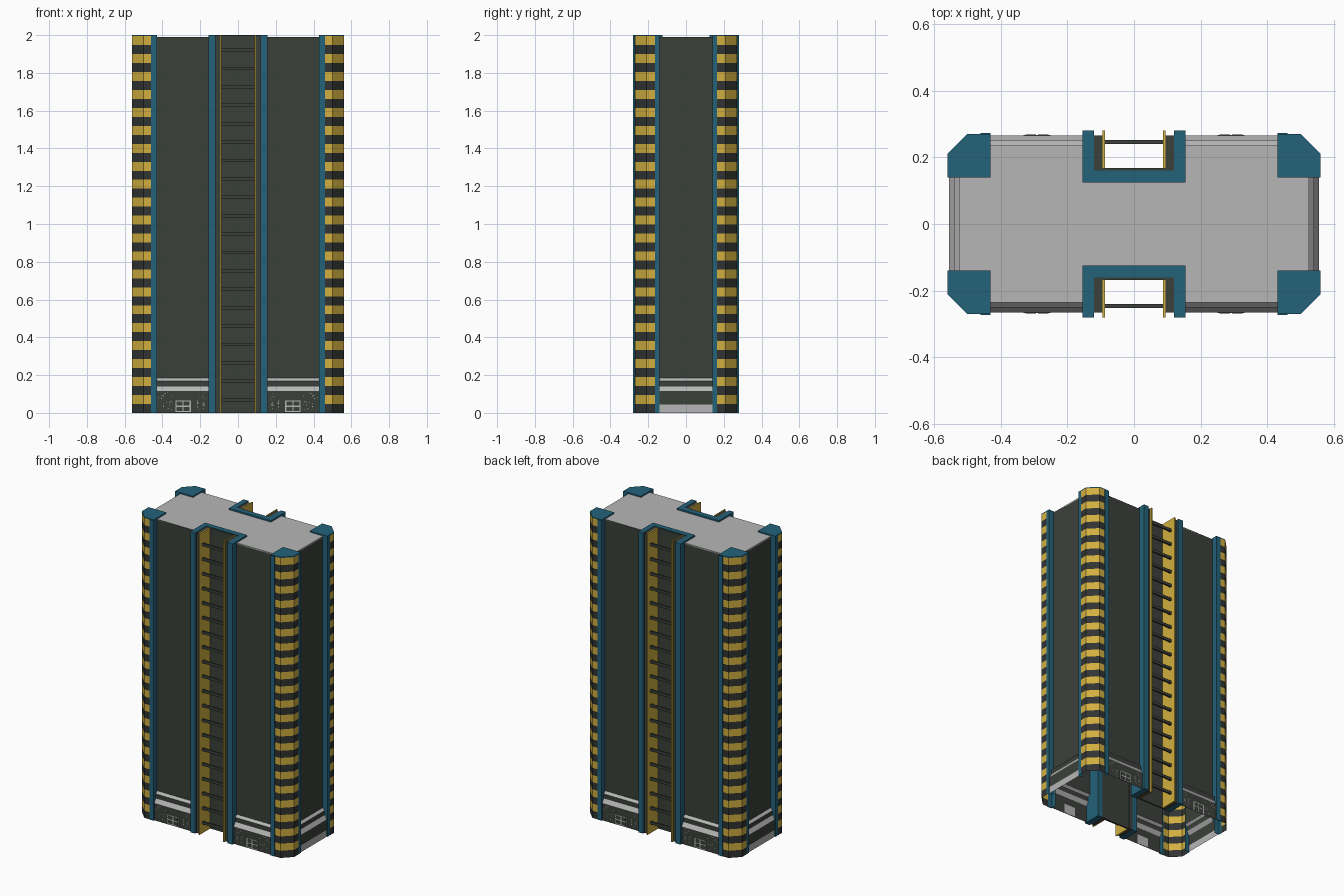
import bpy, bmesh, random

if "Cube" in bpy.data.objects:
    bpy.data.objects.remove(bpy.data.objects["Cube"])

def material(name, rgb):
    m = bpy.data.materials.new(name)
    m.diffuse_color = (*rgb, 1)
    m.use_nodes = True
    m.node_tree.nodes["Principled BSDF"].inputs["Base Color"].default_value = m.diffuse_color
    return m

DARK = material("dark_panel", (0.043, 0.051, 0.041))
BLACK = material("stripe_black", (0.030, 0.034, 0.031))
YELLOW = material("hazard_yellow", (0.64, 0.43, 0.05))
BLUE = material("blue_trim", (0.017, 0.122, 0.195))
GREY = material("light_grey", (0.47, 0.47, 0.47))

def finish(name, bm, mats, mirror):
    me = bpy.data.meshes.new(name)
    bm.to_mesh(me)
    bm.free()
    ob = bpy.data.objects.new(name, me)
    bpy.context.collection.objects.link(ob)
    for m in mats:
        me.materials.append(m)
    if mirror:
        mod = ob.modifiers.new("Mirror", 'MIRROR')
        mod.use_axis = ('X' in mirror, 'Y' in mirror, False)
        mod.merge_threshold = 0.0001
    return ob

def prism(name, pts, z0, z1, mat, mirror=""):
    """Extrude a plan outline between two heights."""
    bm = bmesh.new()
    f = bm.faces.new([bm.verts.new((x, y, z0)) for x, y in pts])
    up = bmesh.ops.extrude_face_region(bm, geom=[f])["geom"]
    for v in up:
        if isinstance(v, bmesh.types.BMVert):
            v.co.z = z1
    bmesh.ops.recalc_face_normals(bm, faces=bm.faces)
    return finish(name, bm, [mat], mirror)

def rect(x0, x1, y0, y1):
    return [(x0, y0), (x1, y0), (x1, y1), (x0, y1)]

def grid_shell(name, rows, mats, rule, mirror):
    """Skin rows of points; rule(row, column) gives the material index."""
    bm = bmesh.new()
    vs = [[bm.verts.new(p) for p in r] for r in rows]
    for j in range(len(rows) - 1):
        for i in range(len(rows[0]) - 1):
            f = bm.faces.new((vs[j][i], vs[j + 1][i], vs[j + 1][i + 1], vs[j][i + 1]))
            f.material_index = rule(j, i)
    return finish(name, bm, mats, mirror)

# Striped corner columns, open underneath, with blue edge strips
path = [(.43, .235), (.43, .27), (.46, .27), (.5, .27),
        (.56, .21), (.56, .165), (.56, .14), (.525, .14)]
BANDS = 42
rows = [[(x, y, 1.994 * k / BANDS) for x, y in path] for k in range(BANDS + 1)]
grid_shell("corner_columns", rows, [BLUE, BLACK, YELLOW],
           lambda j, i: 1 + j % 2 if i in (2, 3, 4) else 0, "XY")
prism("column_edge_strips_front", rect(.43, .46, .268, .273), 0, 1.994, BLUE, "XY")
prism("column_caps", [(.43, .14), (.56, .14), (.56, .21), (.5, .27), (.43, .27)],
      1.992, 2, BLUE, "XY")

# Recessed walls stepping out to a wider foot
profile = [(.03, 0), (.03, .045), (.03, .115), (.015, .14), (.015, .17), (0, .185), (0, 1.99)]
rows = [[(x, .235 + o, z) for x in (.155, .43)] for o, z in profile]
grid_shell("long_walls", rows, [DARK, GREY], lambda j, i: int(j in (2, 4)), "XY")
rows = [[(.525 + o, y, z) for y in (.14, 0)] for o, z in profile]
grid_shell("end_walls", rows, [DARK, GREY], lambda j, i: int(j in (0, 2, 4)), "XY")

# Roof with notches for both ladder bays
corner = [(.525, .235), (.12, .235), (.12, .16)]
q1 = corner
q2 = [(-x, y) for x, y in reversed(corner)]
q3 = [(-x, -y) for x, y in corner]
q4 = [(x, -y) for x, y in reversed(corner)]
prism("roof", q1 + q2 + q3 + q4, 1.982, 1.99, GREY)

# Ladder bays: blue frame, dark lining, yellow rails, rungs
arm = [(.155, .125), (.155, .28), (.12, .28), (.12, .16)]
prism("bay_cap", arm + [(-x, y) for x, y in reversed(arm)], 1.98, 2, BLUE, "Y")
prism("bay_posts", rect(.12, .155, .155, .28), 0, 1.98, BLUE, "XY")
prism("bay_lining", rect(.094, .12, .155, .265), 0, 1.997, DARK, "XY")
prism("bay_back", rect(-.094, .094, .158, .168), 0, 1.997, DARK, "Y")
prism("ladder_rails", rect(.087, .094, .168, .28), 0, 2, YELLOW, "XY")
for k in range(20):
    z = .07 + k * .0974
    prism(f"rung_{k + 1}", rect(-.087, .087, .24, .252), z - .009, z + .009, DARK, "Y")

# Small windows in the foot: light frames with dark panes
prism("window_frames", rect(.25, .332, .264, .267), .004, .066, GREY, "XY")
for i in range(2):
    for j in range(2):
        x, z = .256 + i * .038, .009 + j * .029
        prism(f"window_pane_{i}{j}", rect(x, x + .032, .266, .268), z, z + .023, DARK, "XY")

# Tiny lights scattered over the foot
random.seed(4)
bm = bmesh.new()
for k in range(40):
    x = random.choice((random.uniform(.17, .24), random.uniform(.345, .42)))
    z = random.uniform(.015, .105)
    bm.faces.new([bm.verts.new((x + a, .2665, z + b))
                  for a, b in ((0, 0), (0, .004), (.004, .004), (.004, 0))])
finish("foot_lights", bm, [GREY], "XY")
